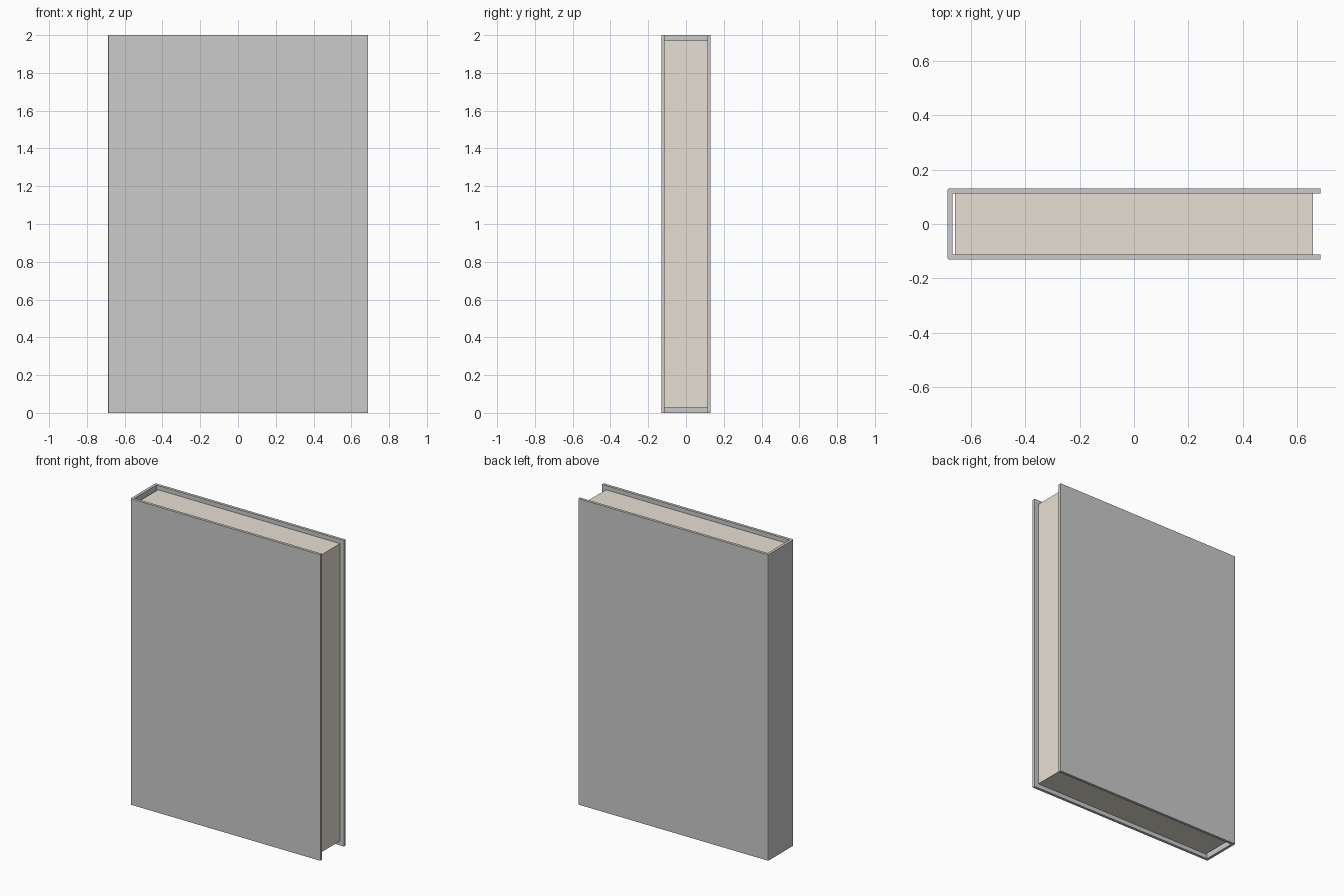
import bpy, bmesh

if "Cube" in bpy.data.objects:
    bpy.data.objects.remove(bpy.data.objects["Cube"])

HX, HY, H = 0.687, 0.131, 2.0   # cover half width, half depth, height
T, C = 0.018, 0.007             # board thickness, spine corner chamfer


def extrude_profile(name, pts, z0, z1):
    bm = bmesh.new()
    face = bm.faces.new([bm.verts.new((x, y, z0)) for x, y in pts])
    top = bmesh.ops.extrude_face_region(bm, geom=[face])["geom"]
    verts = [v for v in top if isinstance(v, bmesh.types.BMVert)]
    bmesh.ops.translate(bm, verts=verts, vec=(0, 0, z1 - z0))
    bmesh.ops.recalc_face_normals(bm, faces=bm.faces[:])
    mesh = bpy.data.meshes.new(name)
    bm.to_mesh(mesh)
    bm.free()
    obj = bpy.data.objects.new(name, mesh)
    bpy.context.collection.objects.link(obj)
    return obj


# Cover: U-shaped profile, mirrored front to back, with softened spine corners
half = [(-HX, -HY + C), (-HX + C * 0.3, -HY + C * 0.3), (-HX + C, -HY),
        (HX, -HY), (HX, -HY + T), (-HX + T, -HY + T)]
profile = half + [(x, -y) for x, y in reversed(half)]
extrude_profile("cover", profile, 0, H)

# Page block, set in from the cover edges and the spine
px, py = 0.658, HY - T
pages = extrude_profile("pages", [(-px, -py), (px, -py), (px, py), (-px, py)],
                        0.028, H - 0.028)
paper = bpy.data.materials.new("paper")
paper.diffuse_color = (0.80, 0.74, 0.65, 1)
paper.use_nodes = True
paper.node_tree.nodes["Principled BSDF"].inputs["Base Color"].default_value = paper.diffuse_color
pages.data.materials.append(paper)
